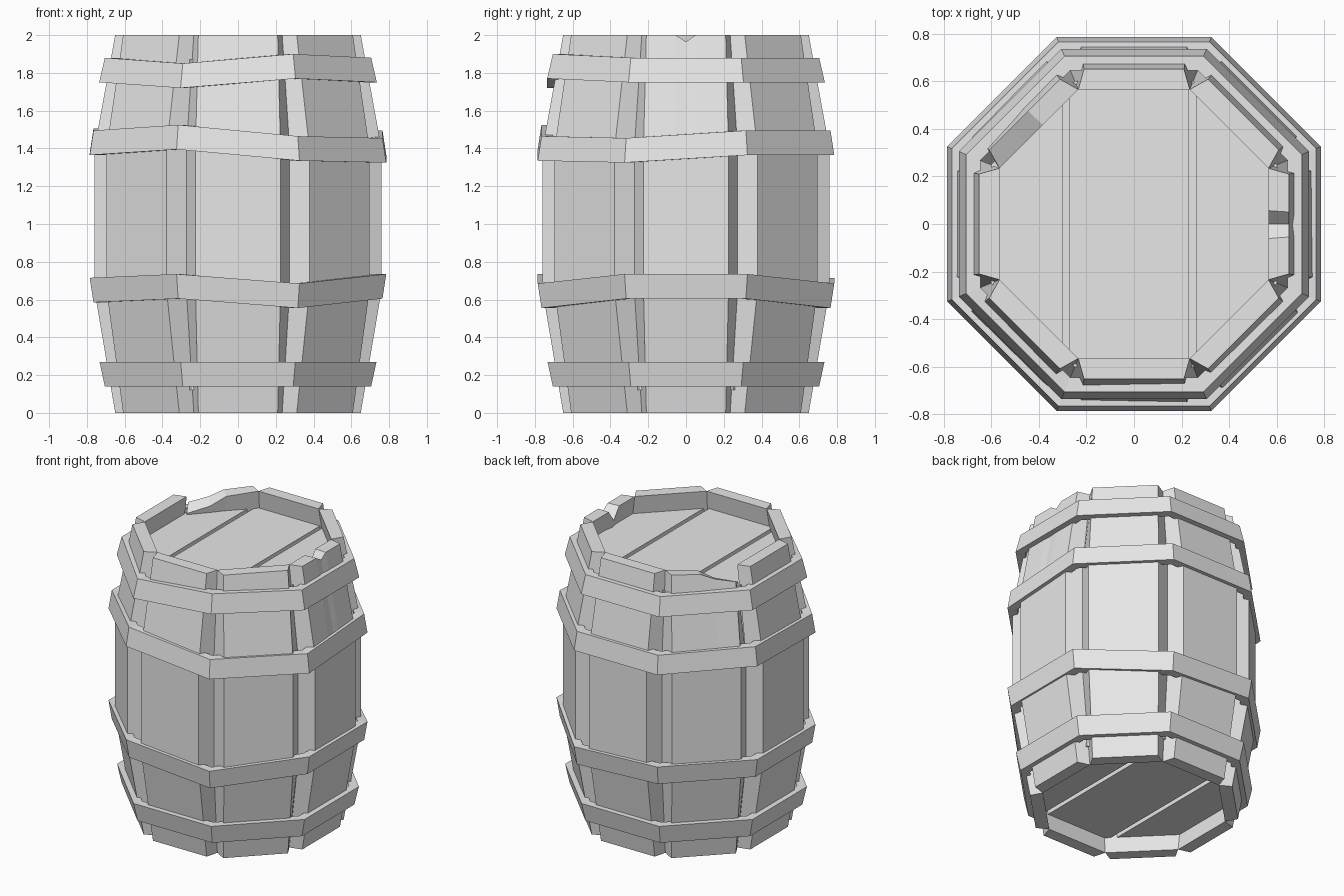
import bpy, bmesh, math
from mathutils import Vector

if "Cube" in bpy.data.objects:
    bpy.data.objects.remove(bpy.data.objects["Cube"], do_unlink=True)

grey = bpy.data.materials.new("plain_grey")
grey.use_nodes = True
grey.diffuse_color = (0.8, 0.8, 0.8, 1)
grey.node_tree.nodes["Principled BSDF"].inputs["Base Color"].default_value = (0.8, 0.8, 0.8, 1)

TAN = math.tan(math.pi / 8)
COS = math.cos(math.pi / 8)


def finish(name, bm):
    bmesh.ops.recalc_face_normals(bm, faces=bm.faces)
    mesh = bpy.data.meshes.new(name)
    bm.to_mesh(mesh)
    bm.free()
    mesh.materials.append(grey)
    obj = bpy.data.objects.new(name, mesh)
    bpy.context.collection.objects.link(obj)
    return obj


def bridge(bm, a, b):
    """Join two closed rings of vertices with quads."""
    n = len(a)
    for i in range(n):
        j = (i + 1) % n
        bm.faces.new((a[i], a[j], b[j], b[i]))


# Staves: level z, outer distance, outer half width, inner distance
LEVELS = [(0, 0.65, 0.21, 0.565), (0.65, 0.76, 0.225, 0.66),
          (1.4, 0.76, 0.225, 0.66), (2, 0.65, 0.21, 0.565)]


def stave(name, angle, top):
    """top lists (position across, outer drop, inner drop) along the upper edge."""
    bm = bmesh.new()
    c, s = math.cos(angle), math.sin(angle)

    def vert(dist, side, z):
        return bm.verts.new((c * dist - s * side, s * dist + c * side, z))

    rings = []
    for z, out, half, inn in LEVELS:
        last = z == LEVELS[-1][0]
        outer = [vert(out, t * half, z - last * d) for t, d, _ in top]
        inner = [vert(inn, t * inn * TAN, z - last * d) for t, _, d in top]
        rings.append((outer, inner))
    for (o1, i1), (o2, i2) in zip(rings, rings[1:]):
        bridge(bm, o1 + i1[::-1], o2 + i2[::-1])
    for outer, inner in (rings[0], rings[-1]):
        for k in range(len(top) - 1):
            bm.faces.new((outer[k], outer[k + 1], inner[k + 1], inner[k]))
    return finish(name, bm)


whole = [(-1, 0, 0), (1, 0, 0)]
notched = [(-1, 0, 0), (-0.26, 0, 0), (0, 0.035, 0.08), (0.24, 0, 0), (1, 0, 0)]
broken = [(-1, 0, 0), (-0.1, 0.01, 0.02), (0.35, 0.05, 0.08), (1, 0.08, 0.12)]
for k in range(8):
    edge = {0: notched, 3: broken}.get(k, whole)
    stave(f"stave_{k + 1}", k * math.pi / 4, edge)


# Hoops: slightly uneven eight-sided bands
def hoop(name, z, low, high, wobble):
    bm = bmesh.new()
    rings = []
    for dist, dz in ((low, -0.065), (high, 0.065), (high - 0.06, 0.065), (low - 0.06, -0.065)):
        ring = []
        for k in range(8):
            a = (k + 0.5) * math.pi / 4
            r = dist / COS
            ring.append(bm.verts.new((r * math.cos(a), r * math.sin(a), z + dz + wobble[k])))
        rings.append(ring)
    for i in range(4):
        bridge(bm, rings[i], rings[(i + 1) % 4])
    return finish(name, bm)


hoop("bottom_hoop", 0.205, 0.705, 0.733, [0] * 8)
hoop("lower_hoop", 0.65, 0.765, 0.785, [0.02, -0.03, 0, 0, 0, 0.02, -0.03, 0.02])
hoop("upper_hoop", 1.43, 0.785, 0.765, [0, 0, 0, 0.01, 0, 0.03, -0.03, -0.04])
hoop("top_hoop", 1.815, 0.735, 0.705, [0, 0, 0, 0, 0, -0.03, 0.02, 0])


# Lids: three planks over a backing plate, recessed inside the rim
def plate(name, z1, z2, x1=-1, x2=1):
    bm = bmesh.new()
    rings = []
    for z in (z1, z2):
        rings.append([bm.verts.new((0.6 / COS * math.cos((k + 0.5) * math.pi / 4),
                                    0.6 / COS * math.sin((k + 0.5) * math.pi / 4), z))
                      for k in range(8)])
        bm.faces.new(rings[-1])
    bridge(bm, *rings)
    for x, normal in ((x1, Vector((-1, 0, 0))), (x2, Vector((1, 0, 0)))):
        geom = bm.verts[:] + bm.edges[:] + bm.faces[:]
        cut = bmesh.ops.bisect_plane(bm, geom=geom, plane_co=(x, 0, 0),
                                     plane_no=normal, clear_outer=True)
        edges = [e for e in cut["geom_cut"] if isinstance(e, bmesh.types.BMEdge)]
        if edges:
            bmesh.ops.edgeloop_fill(bm, edges=edges)
    return finish(name, bm)


PLANKS = [("right", -1, -0.3), ("middle", -0.27, 0.23), ("left", 0.26, 1)]
for lid, z_out, z_in in (("top", 1.87, 1.84), ("bottom", 0.12, 0.15)):
    inward = 0.03 if lid == "bottom" else -0.03
    plate(f"{lid}_lid_backing", z_in, z_in + inward)
    for side, x1, x2 in PLANKS:
        plate(f"{lid}_lid_{side}_plank", z_out, z_in, x1, x2)
